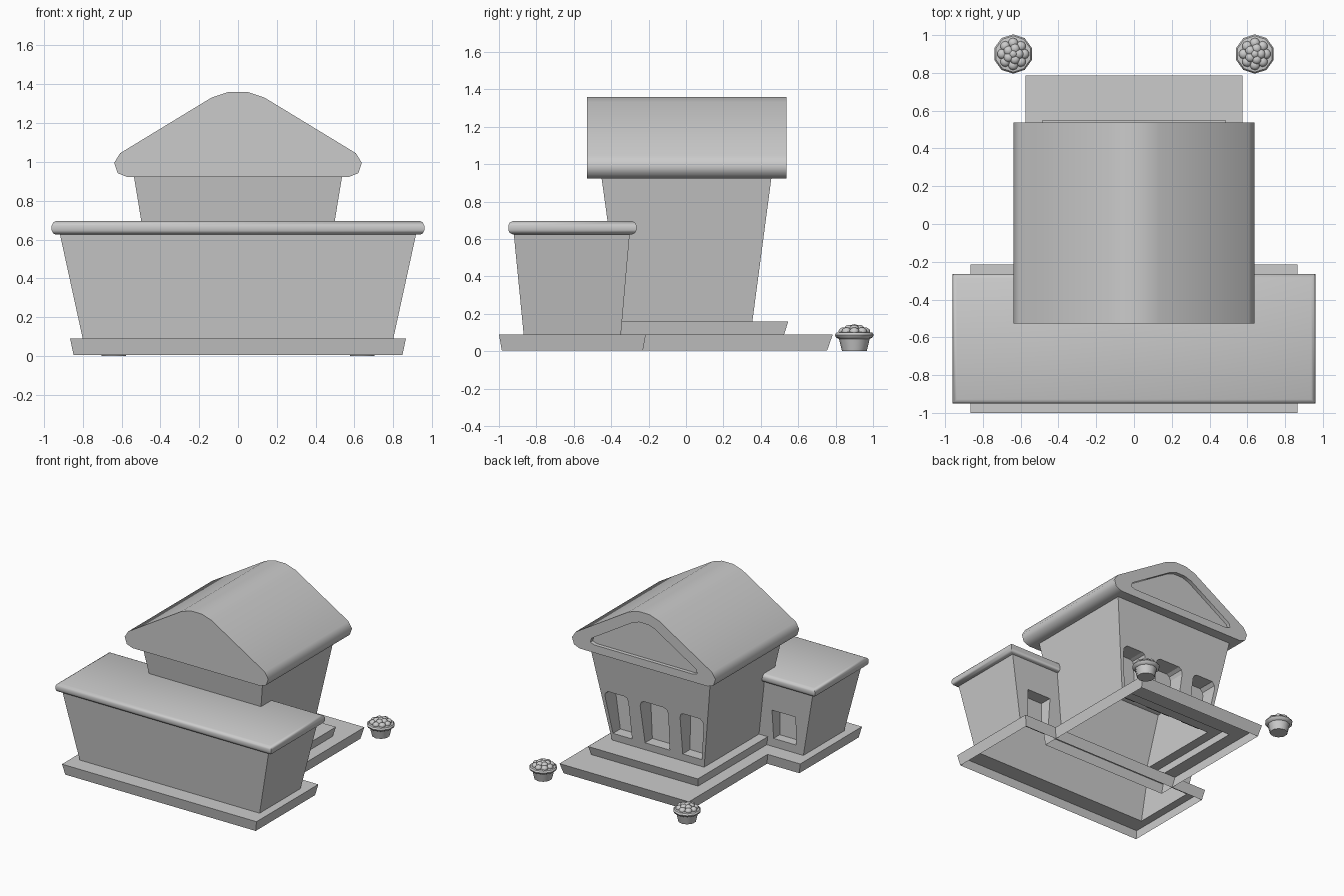
import bpy, bmesh, math
from mathutils import Matrix

if "Cube" in bpy.data.objects:
    bpy.data.objects.remove(bpy.data.objects["Cube"])


def add_object(name, bm):
    bmesh.ops.recalc_face_normals(bm, faces=bm.faces)
    me = bpy.data.meshes.new(name)
    bm.to_mesh(me)
    bm.free()
    ob = bpy.data.objects.new(name, me)
    bpy.context.collection.objects.link(ob)
    return ob


def loft(name, rects):
    """Stack of rectangles (half_x, y_min, y_max, z), closed at both ends."""
    bm = bmesh.new()
    loops = [[bm.verts.new(p) for p in ((-x, a, z), (x, a, z), (x, b, z), (-x, b, z))]
             for x, a, b, z in rects]
    for lo, hi in zip(loops, loops[1:]):
        for i in range(4):
            j = (i + 1) % 4
            bm.faces.new((lo[i], lo[j], hi[j], hi[i]))
    bm.faces.new(loops[0])
    bm.faces.new(loops[-1])
    return add_object(name, bm)


def prisms(name, profiles, y0, y1):
    """Extrude one or more XZ outlines from y0 to y1."""
    bm = bmesh.new()
    for pts in profiles:
        f = bm.faces.new([bm.verts.new((x, y0, z)) for x, z in pts])
        ext = bmesh.ops.extrude_face_region(bm, geom=[f])["geom"]
        bmesh.ops.translate(bm, vec=(0, y1 - y0, 0),
                            verts=[v for v in ext if isinstance(v, bmesh.types.BMVert)])
    return add_object(name, bm)


def mirror(pts):
    return [(-x, z) for x, z in reversed(pts)]


def carve(ob, cutter):
    """Subtract the cutter, apply, then remove the cutter."""
    mod = ob.modifiers.new("carve", "BOOLEAN")
    mod.operation, mod.solver, mod.object = "DIFFERENCE", "EXACT", cutter
    cutter.hide_render = True
    bpy.context.view_layer.update()
    deps = bpy.context.evaluated_depsgraph_get()
    me = bpy.data.meshes.new_from_object(ob.evaluated_get(deps))
    ob.modifiers.clear()
    ob.data = me
    bpy.data.objects.remove(cutter)


def open_bottom(ob, z):
    bm = bmesh.new()
    bm.from_mesh(ob.data)
    low = [f for f in bm.faces if all(abs(v.co.z - z) < 1e-4 for v in f.verts)]
    bmesh.ops.delete(bm, geom=low, context="FACES")
    bm.to_mesh(ob.data)
    bm.free()


def smooth(ob, deg):
    bpy.ops.object.select_all(action="DESELECT")
    ob.select_set(True)
    bpy.context.view_layer.objects.active = ob
    bpy.ops.object.shade_smooth_by_angle(angle=math.radians(deg))


# Hall: two steps flowing into flared walls
BASE = 0.005
hall = loft("hall", [(0.56, -0.35, 0.755, BASE), (0.575, -0.35, 0.785, 0.09),
                     (0.475, -0.345, 0.525, 0.09), (0.488, -0.345, 0.547, 0.16),
                     (0.41, -0.345, 0.355, 0.16), (0.537, -0.452, 0.457, 0.93)])

# Three rounded-top doorways
side_door = [(0.225, 0.22), (0.395, 0.22), (0.437, 0.51), (0.435, 0.545), (0.41, 0.57),
             (0.265, 0.57), (0.24, 0.56), (0.23, 0.53)]
half = [(0.11, 0.22), (0.125, 0.53), (0.115, 0.56), (0.09, 0.575)]
carve(hall, prisms("door_cutter", [side_door, mirror(side_door), half + mirror(half)],
                   0.27, 0.5))
open_bottom(hall, BASE)

# Long wing: plinth and flared walls with two square windows
wing = loft("wing", [(0.847, -0.985, -0.23, BASE), (0.865, -1.0, -0.215, 0.09),
                     (0.80, -0.868, -0.348, 0.09), (0.92, -0.922, -0.3, 0.64)])
window = [(0.54, 0.16), (0.74, 0.16), (0.75, 0.395), (0.54, 0.395)]
carve(wing, prisms("window_cutter", [window, mirror(window)], -0.42, -0.2))
open_bottom(wing, BASE)

# Flat wing roof with rounded rim
rim = [(0.022, 0.625), (0.008, 0.632), (0.0, 0.648), (0.0, 0.672), (0.008, 0.688), (0.022, 0.695)]
wing_roof = loft("wing_roof", [(0.96 - d, -0.95 + d, -0.265 - d, z) for d, z in rim])
smooth(wing_roof, 50)

# Gabled hall roof with sunken pediment
gable = [(0.57, 0.922), (0.62, 0.942), (0.638, 0.995), (0.607, 1.045), (0.135, 1.332),
         (0.05, 1.36)]
hall_roof = prisms("hall_roof", [gable + mirror(gable)], -0.528, 0.537)
panel = [(0.44, 0.985), (0.475, 0.998), (0.465, 1.032), (0.1, 1.255), (0.04, 1.275)]
carve(hall_roof, prisms("pediment_cutter", [panel + mirror(panel)], 0.507, 0.6))
smooth(hall_roof, 55)

# Flower pots
pot_profile = [(0.066, 0.0), (0.082, 0.065), (0.098, 0.074), (0.104, 0.087),
               (0.096, 0.099), (0.075, 0.102)]
for side, sx in (("left", -1), ("right", 1)):
    at = Matrix.Translation((0.64 * sx, 0.9, 0))
    bm = bmesh.new()
    rings = [[bm.verts.new((r * math.cos(math.tau * (i + 0.5) / 10),
                            r * math.sin(math.tau * (i + 0.5) / 10), z)) for i in range(10)]
             for r, z in pot_profile]
    for lo, hi in zip(rings, rings[1:]):
        for i in range(10):
            j = (i + 1) % 10
            bm.faces.new((lo[i], lo[j], hi[j], hi[i]))
    bm.faces.new(rings[0])
    bm.faces.new(rings[-1])
    bm.transform(at)
    smooth(add_object(side + "_pot", bm), 40)

    # Blossoms: outer ring, inner ring, centre
    bm = bmesh.new()
    for count, dist, z, r in ((8, 0.058, 0.106, 0.027), (5, 0.03, 0.12, 0.026), (1, 0, 0.127, 0.022)):
        for i in range(count):
            a = math.tau * i / count
            m = at @ Matrix.Translation((dist * math.cos(a), dist * math.sin(a), z)) \
                @ Matrix.Diagonal((1, 1, 0.8, 1))
            bmesh.ops.create_icosphere(bm, subdivisions=2, radius=r, matrix=m)
    smooth(add_object(side + "_flowers", bm), 60)
